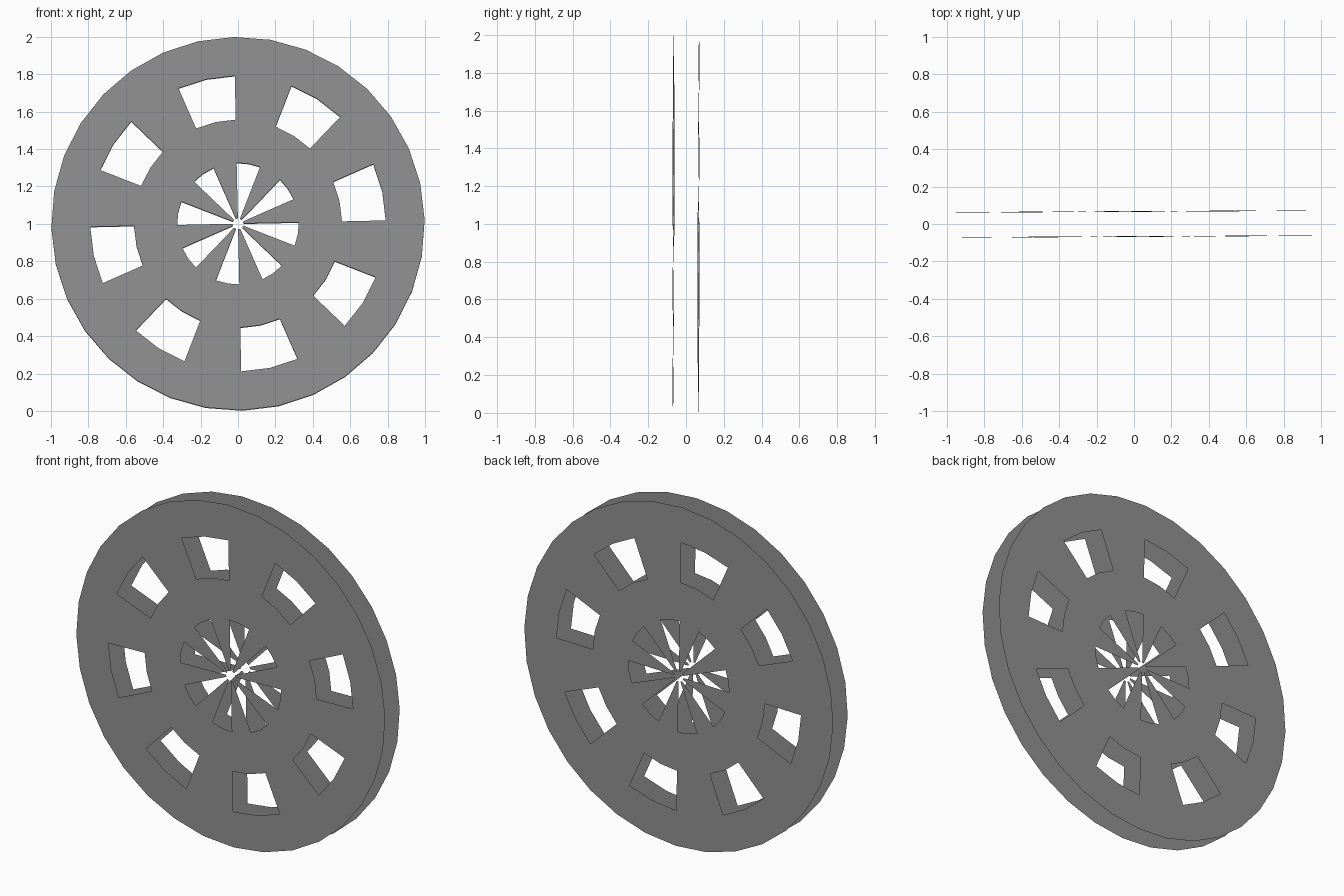
import bpy, bmesh
from math import cos, sin, radians

if "Cube" in bpy.data.objects:
    bpy.data.objects.remove(bpy.data.objects["Cube"])

SEGS = 32
OFFSET = radians(1.25)
RADII = [0.03, 0.325, 0.556, 0.79, 0.998]   # hub hole, spokes, band, windows, rim

dark = bpy.data.materials.new("dark_grey")
dark.diffuse_color = (0.29, 0.29, 0.29, 1)
dark.use_nodes = True
dark.node_tree.nodes["Principled BSDF"].inputs["Base Color"].default_value = dark.diffuse_color


def solid(ring, k):
    """Which cells of the polar grid are filled."""
    if ring == 0:
        return k % 4 < 2      # eight spokes
    if ring == 2:
        return k % 4 >= 2     # bars between the eight windows
    return True


def wheel_face(name, y, z, front):
    bm = bmesh.new()
    grid = []
    for r in RADII:
        row = []
        for k in range(SEGS):
            a = OFFSET + radians(360 / SEGS) * k
            x, h = r * cos(a), r * sin(a)
            # the wheel leans very slightly
            row.append(bm.verts.new((x, y + 0.005 * x + 0.002 * h, z + h)))
        grid.append(row)
    for i in range(len(RADII) - 1):
        for k in range(SEGS):
            if solid(i, k):
                n = (k + 1) % SEGS
                bm.faces.new((grid[i][k], grid[i][n], grid[i + 1][n], grid[i + 1][k]))
    # front sheet faces -y, back sheet faces +y
    bm.normal_update()
    for f in bm.faces:
        if (f.normal.y < 0) != front:
            f.normal_flip()
    me = bpy.data.meshes.new(name)
    bm.to_mesh(me)
    bm.free()
    me.materials.append(dark)
    bpy.context.collection.objects.link(bpy.data.objects.new(name, me))


# Two open thin discs with no rim wall between them
wheel_face("wheel_front_face", -0.067, 1.0015, True)
wheel_face("wheel_back_face", 0.067, 0.9985, False)
